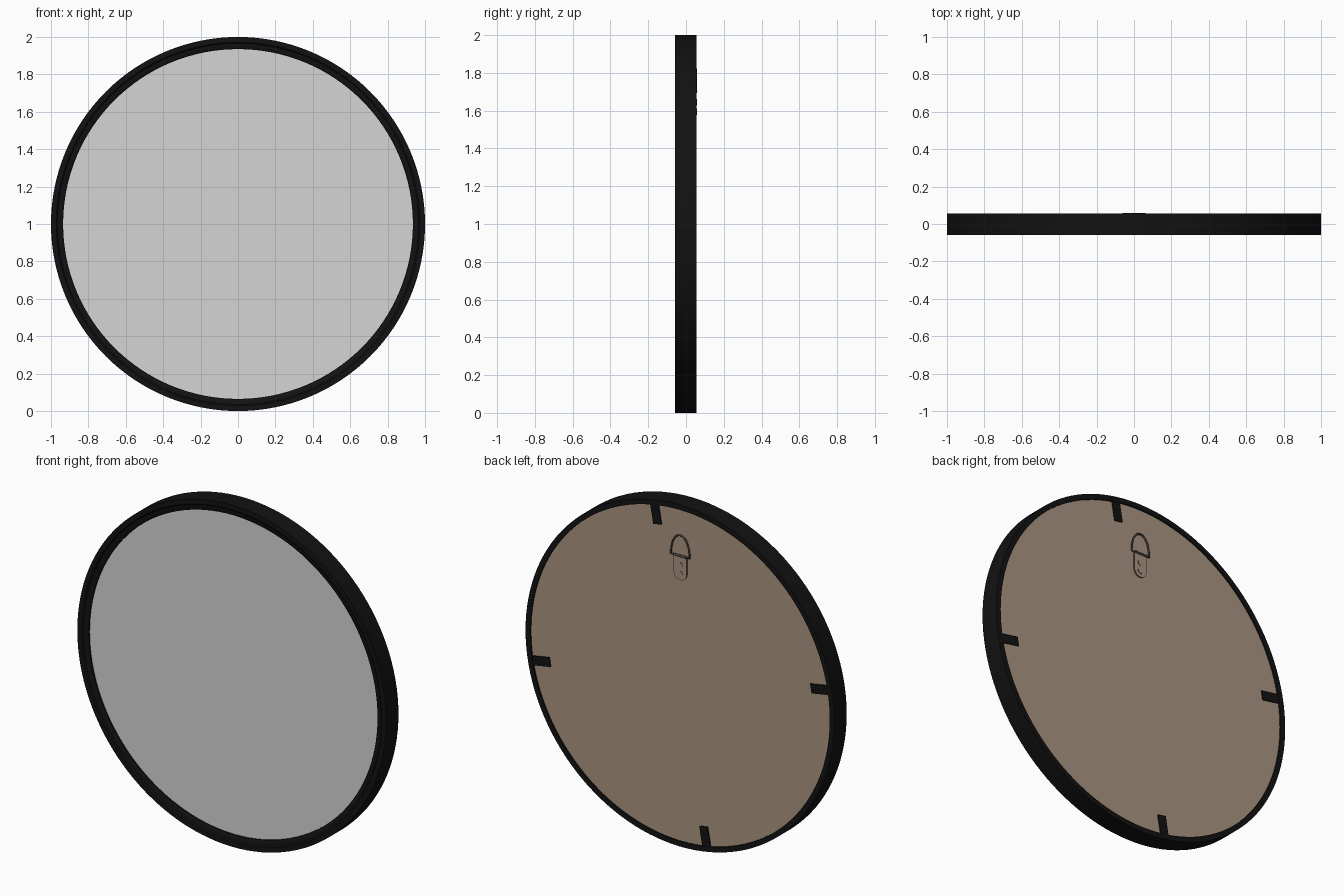
import bpy, bmesh, math
from mathutils import Matrix, Vector

if "Cube" in bpy.data.objects:
    bpy.data.objects.remove(bpy.data.objects["Cube"])

SEG = 128


def material(name, rgb):
    m = bpy.data.materials.new(name)
    m.diffuse_color = (*rgb, 1)
    m.use_nodes = True
    m.node_tree.nodes["Principled BSDF"].inputs["Base Color"].default_value = m.diffuse_color
    return m


black = material("black", (0.006, 0.006, 0.006))
silver = material("mirror grey", (0.66, 0.66, 0.66))
brown = material("backing brown", (0.40, 0.305, 0.22))
dark = material("dark bronze", (0.06, 0.05, 0.04))


def finish(bm, name, mats, smooth=False):
    bmesh.ops.recalc_face_normals(bm, faces=bm.faces)
    me = bpy.data.meshes.new(name)
    bm.to_mesh(me)
    bm.free()
    ob = bpy.data.objects.new(name, me)
    bpy.context.collection.objects.link(ob)
    for m in mats:
        me.materials.append(m)
    if smooth:
        bpy.ops.object.select_all(action='DESELECT')
        ob.select_set(True)
        bpy.context.view_layer.objects.active = ob
        bpy.ops.object.shade_smooth_by_angle(angle=math.radians(30))
    return ob


def ring(name, profile, mat):
    """Revolve a closed (radius, y) profile about the mirror axis."""
    bm = bmesh.new()
    loops = []
    for i in range(SEG):
        a = 2 * math.pi * i / SEG
        loops.append([bm.verts.new((r * math.sin(a), y, 1 + r * math.cos(a)))
                      for r, y in profile])
    n = len(profile)
    for i in range(SEG):
        p, q = loops[i], loops[(i + 1) % SEG]
        for j in range(n):
            k = (j + 1) % n
            bm.faces.new((p[j], p[k], q[k], q[j]))
    return finish(bm, name, [mat], True)


def plate(name, outline, y0, y1, mats):
    """Extrude an (x, z) outline in y; sides use the last material."""
    bm = bmesh.new()
    f = bm.faces.new([bm.verts.new((x, y0, z)) for x, z in outline])
    r = bmesh.ops.extrude_face_region(bm, geom=[f])
    for v in r["geom"]:
        if isinstance(v, bmesh.types.BMVert):
            v.co.y = y1
    bm.normal_update()
    for f in bm.faces:
        f.material_index = 0 if abs(f.normal.y) > 0.9 else len(mats) - 1
    return finish(bm, name, mats)


def circle(cx, cz, r, n, a0=0.0, a1=2 * math.pi, closed=True):
    d = n if closed else n - 1
    return [(cx + r * math.cos(a0 + (a1 - a0) * i / d),
             cz + r * math.sin(a0 + (a1 - a0) * i / d)) for i in range(n)]


# Frame: square outside, stepped lip in front, thin rim behind
ring("frame", [(1.0, -0.058), (1.0, 0.056), (0.97, 0.056), (0.97, -0.025),
               (0.935, -0.025), (0.935, -0.045), (0.945, -0.051),
               (0.965, -0.052), (0.972, -0.058)], black)

# Glass and backing board
plate("mirror_glass", circle(0, 1, 0.965, SEG), -0.036, -0.026, [silver])
plate("backing_board", circle(0, 1, 0.971, SEG), -0.025, 0.047, [brown])

# Four retaining clips, turned 10 degrees off the axes
for i in range(4):
    a = math.radians(10 + 90 * i)
    d, t = Vector((math.sin(a), math.cos(a))), Vector((math.cos(a), -math.sin(a)))
    pts = [d * r + t * s + Vector((0, 1))
           for r, s in ((0.858, -0.027), (0.858, 0.027), (0.978, 0.027), (0.978, -0.027))]
    plate(f"clip_{i + 1}", [tuple(p) for p in pts], 0.044, 0.053, [black])

# Hanger strap with rounded foot, bronze edges
strap = [(0.042, 1.70)] + [(-x, z) for x, z in
                           circle(0, 1.60, 0.042, 13, math.pi, 2 * math.pi, False)][::1] \
    + [(-0.042, 1.70)]
plate("hanger_strap", strap, 0.046, 0.054, [brown, dark])

# Strap screws
for i, z in enumerate((1.595, 1.645)):
    plate(f"hanger_screw_{i + 1}", circle(0, z, 0.017, 16), 0.052, 0.057, [brown, dark])


def wire(name, pts, radius, cyclic):
    cu = bpy.data.curves.new(name, 'CURVE')
    cu.dimensions = '3D'
    cu.bevel_depth = radius
    cu.bevel_resolution = 2
    cu.use_fill_caps = True
    sp = cu.splines.new('POLY')
    sp.points.add(len(pts) - 1)
    for p, (x, z) in zip(sp.points, pts):
        p.co = (x, 0.053, z, 1)
    sp.use_cyclic_u = cyclic
    ob = bpy.data.objects.new(name, cu)
    bpy.context.collection.objects.link(ob)
    cu.materials.append(dark)


# Arched hanging loop and its knuckle
arch = [(0.06 * math.cos(a), 1.70 + 0.12 * math.sin(a) ** 0.9)
        for a in (math.pi * i / 20 for i in range(21)) if math.sin(a) >= 0]
wire("hanger_loop", arch, 0.005, True)
wire("hanger_knuckle", [(-0.04, 1.70), (0.04, 1.70)], 0.007, False)
